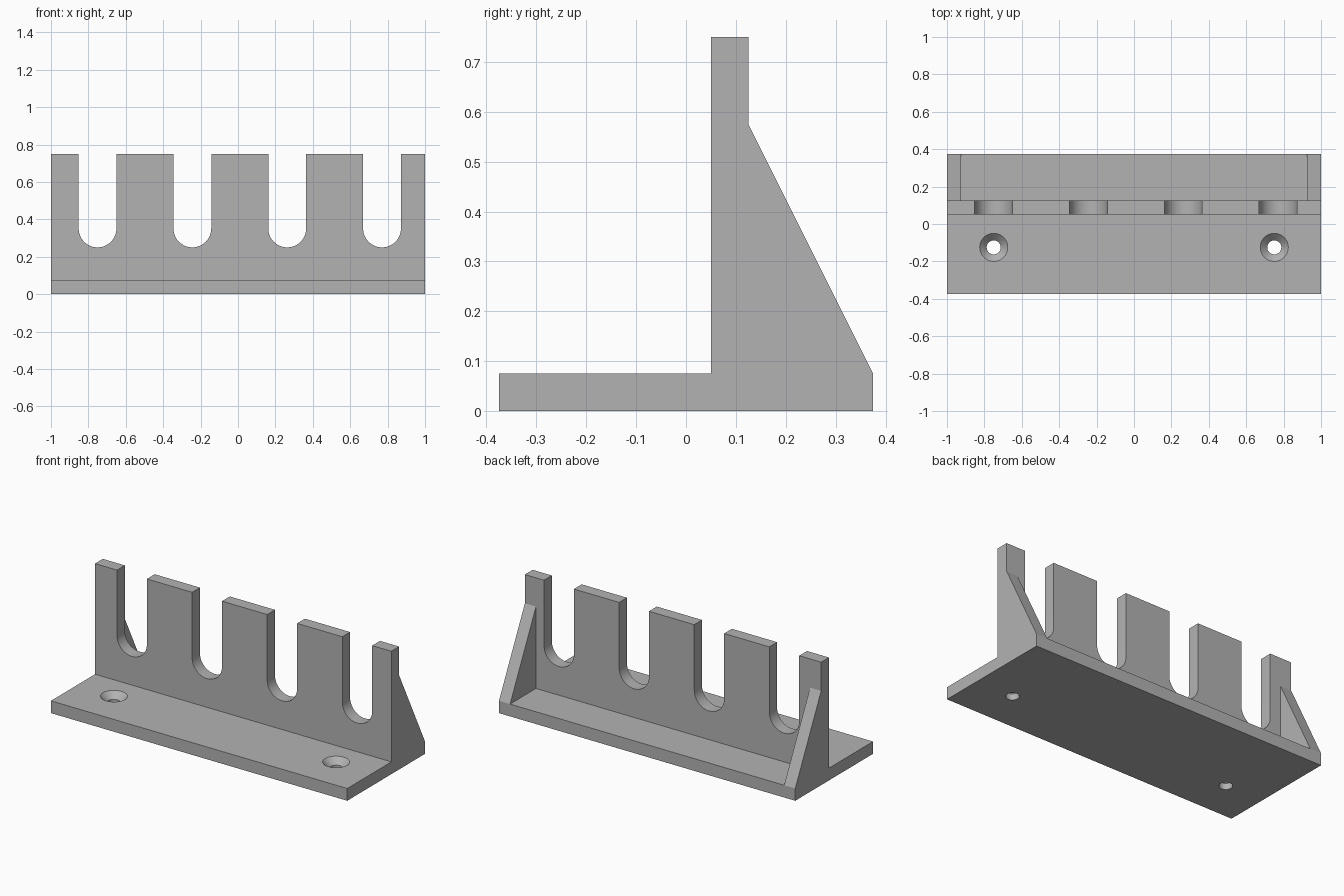
import bpy
import bmesh
from math import pi, cos, sin
from mathutils import Vector, Matrix

default = bpy.data.objects.get("Cube")
if default:
    bpy.data.objects.remove(default, do_unlink=True)

grey = bpy.data.materials.new("plain grey")
grey.use_nodes = True
colour = (0.45, 0.45, 0.45, 1)
grey.diffuse_color = colour
grey.node_tree.nodes["Principled BSDF"].inputs["Base Color"].default_value = colour


def make_object(name, bm):
    bmesh.ops.recalc_face_normals(bm, faces=bm.faces)
    mesh = bpy.data.meshes.new(name)
    bm.to_mesh(mesh)
    bm.free()
    mesh.materials.append(grey)
    obj = bpy.data.objects.new(name, mesh)
    bpy.context.collection.objects.link(obj)
    return obj


def prism(name, points, direction):
    """Extrude a closed outline along a direction."""
    bm = bmesh.new()
    face = bm.faces.new([bm.verts.new(p) for p in points])
    result = bmesh.ops.extrude_face_region(bm, geom=[face], use_keep_orig=True)
    verts = [g for g in result["geom"] if isinstance(g, bmesh.types.BMVert)]
    bmesh.ops.translate(bm, vec=Vector(direction), verts=verts)
    return make_object(name, bm)


def frustum(name, x, y, z0, z1, r0, r1):
    bm = bmesh.new()
    bmesh.ops.create_cone(bm, cap_ends=True, segments=48, radius1=r0, radius2=r1,
                          depth=z1 - z0,
                          matrix=Matrix.Translation((x, y, (z0 + z1) / 2)))
    return make_object(name, bm)


def cut(target, cutter):
    cutter.hide_render = True
    mod = target.modifiers.new("cut", 'BOOLEAN')
    mod.operation = 'DIFFERENCE'
    mod.solver = 'EXACT'
    mod.object = cutter
    bpy.ops.object.select_all(action='DESELECT')
    bpy.context.view_layer.objects.active = target
    target.select_set(True)
    bpy.ops.object.modifier_apply(modifier=mod.name)
    bpy.data.objects.remove(cutter, do_unlink=True)


# Bracket: full side outline of base, upright and gussets
outline = [(-0.375, 0), (0.375, 0), (0.375, 0.075), (0.125, 0.575),
           (0.125, 0.75), (0.05, 0.75), (0.05, 0.075), (-0.375, 0.075)]
rack = prism("slotted_rack", [(-1, y, z) for y, z in outline], (2, 0, 0))

# Pocket between the two end gussets
pocket = [(0.125, 0.075), (0.5, 0.075), (0.5, 0.65), (0.125, 0.65)]
cut(rack, prism("pocket_cutter", [(-0.925, y, z) for y, z in pocket], (1.85, 0, 0)))

# Round-bottomed slots in the upright
radius = 0.101
for x in (-0.751, -0.244, 0.263, 0.77):
    slot = [(x + radius, 0, 0.9), (x - radius, 0, 0.9)]
    slot += [(x - radius * cos(a), 0, 0.25 + radius - radius * sin(a))
             for a in (pi * i / 24 for i in range(25))]
    cut(rack, prism("slot_cutter", slot, (0, 0.3, 0)))

# Countersunk screw holes in the base
for x in (-0.75, 0.75):
    cut(rack, frustum("hole_cutter", x, -0.125, -0.1, 0.2, 0.0375, 0.0375))
    cut(rack, frustum("countersink_cutter", x, -0.125, 0.0375, 0.1125, 0.0375, 0.1125))

bpy.ops.object.shade_smooth_by_angle(angle=pi / 9)
